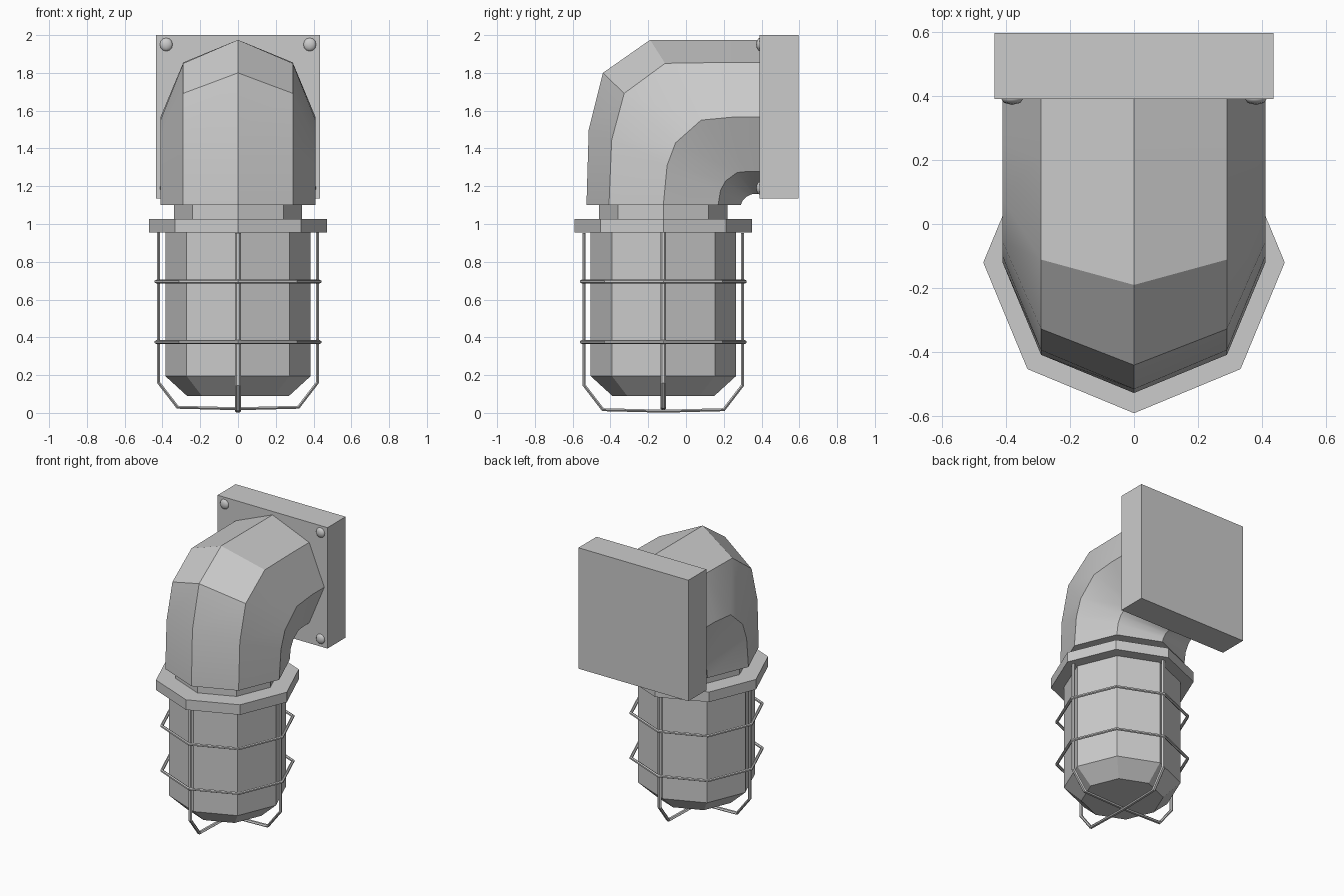
import bpy, bmesh, math
from mathutils import Vector

if "Cube" in bpy.data.objects:
    bpy.data.objects.remove(bpy.data.objects["Cube"])

AXIS_Y = -0.12
SIDES = 8


def loft(name, rings, closed=False):
    """Skin a list of vertex rings; cap the ends unless closed."""
    bm = bmesh.new()
    vr = [[bm.verts.new(p) for p in r] for r in rings]
    n = len(vr[0])
    pairs = list(zip(vr, vr[1:])) + ([(vr[-1], vr[0])] if closed else [])
    for a, b in pairs:
        for i in range(n):
            j = (i + 1) % n
            bm.faces.new((a[i], a[j], b[j], b[i]))
    if not closed:
        bm.faces.new(vr[0])
        bm.faces.new(vr[-1])
    bmesh.ops.recalc_face_normals(bm, faces=bm.faces)
    me = bpy.data.meshes.new(name)
    bm.to_mesh(me)
    bm.free()
    ob = bpy.data.objects.new(name, me)
    bpy.context.collection.objects.link(ob)
    return ob


def octagon(r, z):
    return [Vector((r * math.sin(k * math.tau / SIDES),
                    AXIS_Y - r * math.cos(k * math.tau / SIDES), z)) for k in range(SIDES)]


def turned(name, profile):
    return loft(name, [octagon(r, z) for r, z in profile])


def wire(name, pts, across, half_thick, half_wide, closed=False):
    """Sweep a six-sided section along a planar path with mitred corners."""
    pts = [Vector(p) for p in pts]
    across = Vector(across)
    rings, n = [], len(pts)
    for i, p in enumerate(pts):
        before = pts[i - 1] if (i or closed) else None
        after = pts[(i + 1) % n] if (i < n - 1 or closed) else None
        d1 = (p - before).normalized() if before else (after - p).normalized()
        d2 = (after - p).normalized() if after else d1
        t = (d1 + d2).normalized()
        normal = t.cross(across) / t.dot(d1)
        rings.append([p + normal * half_thick * math.sin(a) + across * half_wide * math.cos(a)
                      for a in (k * math.tau / 6 for k in range(6))])
    return loft(name, rings, closed)


# Wall plate
bpy.ops.mesh.primitive_cube_add(size=1, location=(0, 0.4925, 1.5675))
plate = bpy.context.object
plate.name = "wall_plate"
plate.scale = (0.87, 0.205, 0.865)

# Plate bolts
for x in (-0.38, 0.38):
    for z in (1.19, 1.95):
        bpy.ops.mesh.primitive_uv_sphere_add(segments=8, ring_count=6, radius=0.036,
                                             location=(x, 0.393, z))
        bolt = bpy.context.object
        bolt.name = "plate_bolt"
        bolt.scale = (1, 0.6, 1)
        bolt.rotation_euler = (0, 0, 0)
        bpy.ops.object.shade_smooth_by_angle(angle=math.radians(50))

# Elbow: outer, centre and inner (y, z) points of each octagonal section
sections = [((-0.527, 1.10), (-0.12, 1.10), (0.29, 1.10)),
            ((-0.515, 1.50), (-0.10, 1.31), (0.30, 1.125)),
            ((-0.44, 1.80), (-0.055, 1.43), (0.32, 1.145)),
            ((-0.19, 1.975), (0.08, 1.55), (0.35, 1.158)),
            ((0.19, 1.975), (0.26, 1.567), (0.37, 1.16)),
            ((0.40, 1.975), (0.40, 1.567), (0.40, 1.16))]
rings = []
for outer, centre, inner in sections:
    ring = []
    for k in range(SIDES):
        a = k * math.tau / SIDES
        c = math.cos(a)
        end = outer if c > 0 else inner
        y, z = (centre[i] + abs(c) * (end[i] - centre[i]) for i in (0, 1))
        ring.append((0.41 * math.sin(a), y, z))
    rings.append(ring)
elbow = loft("elbow_pipe", rings)
bpy.ops.object.select_all(action='DESELECT')
elbow.select_set(True)
bpy.context.view_layer.objects.active = elbow
bpy.ops.object.shade_smooth_by_angle(angle=math.radians(30))

# Neck, flange and glass
turned("neck", [(0.34, 1.02), (0.34, 1.105)])
turned("flange", [(0.47, 0.955), (0.47, 1.027)])
turned("glass_jar", [(0.27, 0.09), (0.385, 0.195), (0.385, 0.96)])

# Cage hoops
for z in (0.375, 0.695):
    wire("cage_hoop", octagon(0.432, z), (0, 0, 1), 0.010, 0.010, closed=True)

# Cage bars: two crossed U-shaped wires
half = [(0.42, 0.965), (0.42, 0.16), (0.32, 0.03)]
for name, direction, across, drop in (("cage_bar_side", (1, 0), (0, 1, 0), 0.0),
                                      ("cage_bar_front", (0, 1), (1, 0, 0), 0.013)):
    path = half + [(0, 0.022)] + [(-u, z) for u, z in reversed(half)]
    wire(name, [(direction[0] * u, AXIS_Y + direction[1] * u, z - drop) for u, z in path],
         across, 0.009, 0.015)
